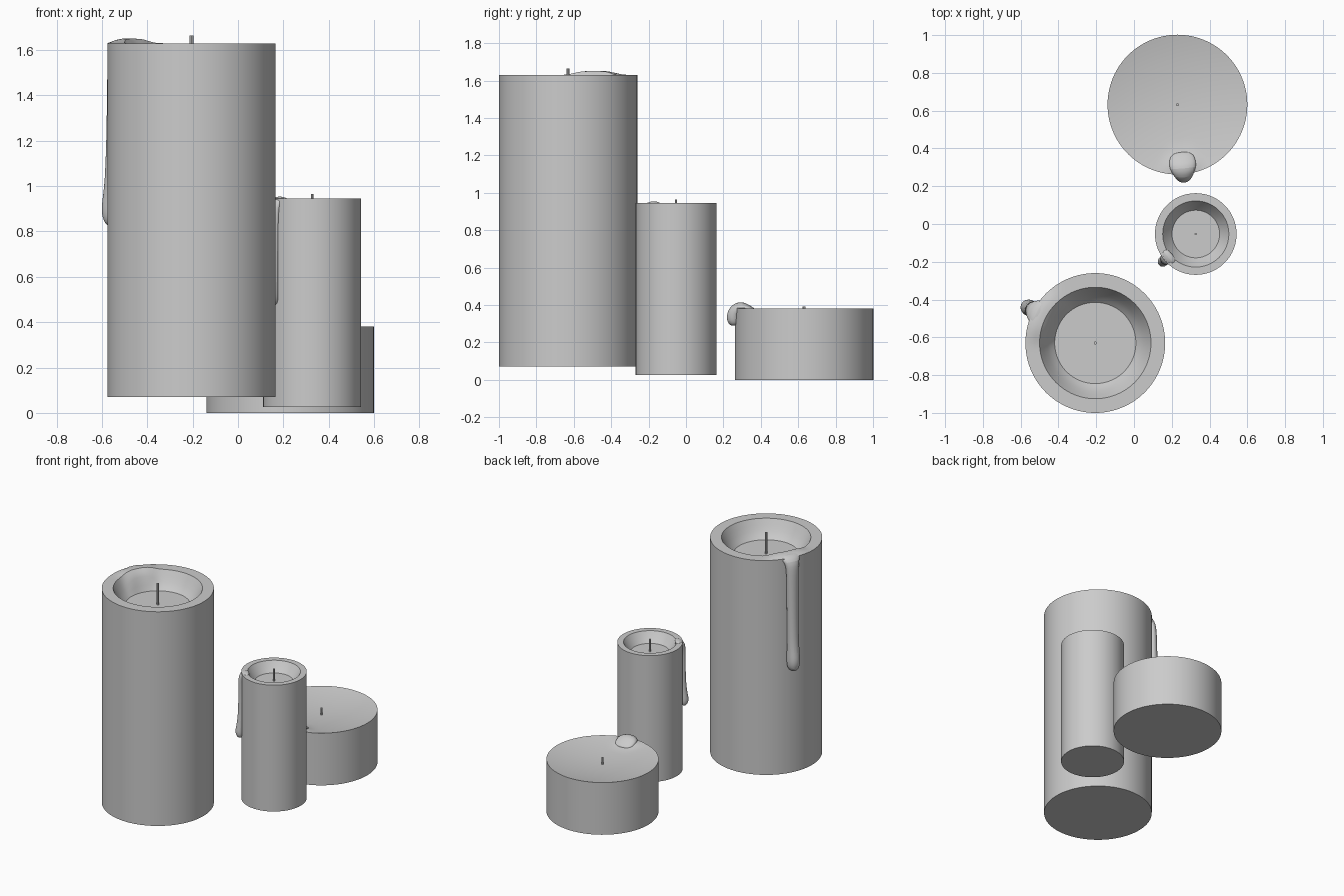
import bpy, bmesh
from math import sin, cos, pi, radians, exp, hypot

if "Cube" in bpy.data.objects:
    bpy.data.objects.remove(bpy.data.objects["Cube"])

SEG = 96


def finish(name, bm, subsurf=0):
    bmesh.ops.recalc_face_normals(bm, faces=bm.faces)
    me = bpy.data.meshes.new(name)
    bm.to_mesh(me)
    bm.free()
    me.shade_smooth()
    me.set_sharp_from_angle(angle=radians(35))
    ob = bpy.data.objects.new(name, me)
    bpy.context.collection.objects.link(ob)
    if subsurf:
        mod = ob.modifiers.new("smooth", 'SUBSURF')
        mod.levels = mod.render_levels = subsurf
    return ob


def skin(bm, rings):
    rows = [[bm.verts.new(p) for p in ring] for ring in rings]
    n = len(rows[0])
    for a, b in zip(rows, rows[1:]):
        for i in range(n):
            j = (i + 1) % n
            bm.faces.new((a[i], a[j], b[j], b[i]))
    bm.faces.new(rows[0][::-1])
    bm.faces.new(rows[-1])


def candle(name, c, profile, angle, spread):
    """Revolved wax body; third profile value is the spill lift near the drip."""
    rings = []
    for r, z, lift in profile:
        ring = []
        for i in range(SEG):
            a = 2 * pi * i / SEG
            d = (a - angle + pi) % (2 * pi) - pi
            ring.append((c[0] + r * cos(a), c[1] + r * sin(a),
                         z + lift * exp(-(d / spread) ** 4)))
        rings.append(ring)
    bm = bmesh.new()
    skin(bm, rings)
    finish(name, bm)


def drip(name, c, angle, stations, n=10):
    """Loft of ellipses along a path of (radius, z, half width, half thickness)."""
    u = (cos(angle), sin(angle))
    rings = []
    for k, (r, z, w, t) in enumerate(stations):
        p, q = stations[max(k - 1, 0)], stations[min(k + 1, len(stations) - 1)]
        dr, dz = q[0] - p[0], q[1] - p[1]
        l = hypot(dr, dz)
        nr, nz = -dz / l, dr / l
        ring = []
        for i in range(n):
            a = 2 * pi * i / n
            s, h = w * cos(a), t * sin(a)
            rr = r + nr * h
            ring.append((c[0] + u[0] * rr - u[1] * s,
                         c[1] + u[1] * rr + u[0] * s, z + nz * h))
        rings.append(ring)
    bm = bmesh.new()
    skin(bm, rings)
    finish(name, bm, 2)


def wick(name, c, z0, z1, r=0.008):
    bm = bmesh.new()
    skin(bm, [[(c[0] + r * cos(pi * i / 4), c[1] + r * sin(pi * i / 4), z)
               for i in range(8)] for z in (z0, z1)])
    finish(name, bm)


# tall candle
A, ang = (-0.205, -0.63), radians(152)
candle("tall_candle", A, [
    (0.37, 0.07, 0), (0.37, 1.63, 0.004), (0.345, 1.63, 0.016), (0.32, 1.63, 0.021),
    (0.295, 1.63, 0.02), (0.275, 1.592, 0.04), (0.255, 1.558, 0.045),
    (0.235, 1.53, 0.02), (0.215, 1.51, 0)], ang, 0.42)
drip("tall_candle_drip", A, ang, [
    (0.30, 1.63, 0.10, 0.015), (0.345, 1.635, 0.085, 0.02), (0.375, 1.61, 0.055, 0.03),
    (0.383, 1.55, 0.044, 0.033), (0.383, 1.3, 0.042, 0.036), (0.387, 1.0, 0.042, 0.042),
    (0.397, 0.91, 0.047, 0.053), (0.393, 0.855, 0.045, 0.05), (0.38, 0.825, 0.025, 0.03)])
wick("tall_candle_wick", A, 1.50, 1.665)

# medium candle
B, ang = (0.327, -0.053), radians(220)
candle("medium_candle", B, [
    (0.216, 0.025, 0), (0.216, 0.945, 0), (0.175, 0.945, 0),
    (0.15, 0.905, 0), (0.126, 0.875, 0)], ang, 0.3)
drip("medium_candle_drip", B, ang, [
    (0.165, 0.93, 0.05, 0.02), (0.19, 0.944, 0.048, 0.016), (0.213, 0.93, 0.034, 0.02),
    (0.219, 0.88, 0.026, 0.02), (0.218, 0.72, 0.022, 0.018), (0.222, 0.58, 0.024, 0.022),
    (0.23, 0.52, 0.03, 0.031), (0.226, 0.49, 0.026, 0.025), (0.217, 0.475, 0.012, 0.012)])
wick("medium_candle_wick", B, 0.87, 0.965, 0.006)

# short candle with a shallow dish
C, ang = (0.23, 0.632), radians(275)
dish = [(r, 0.38 - 0.038 * (1 - (r / 0.37) ** 2), l) for r, l in
        ((0.355, 0.008), (0.335, 0.014), (0.31, 0.014), (0.28, 0.008), (0.24, 0),
         (0.18, 0), (0.12, 0), (0.06, 0), (0.01, 0))]
candle("short_candle", C, [(0.37, 0, 0), (0.37, 0.38, 0.004)] + dish, ang, 0.28)
drip("short_candle_drip", C, ang, [
    (0.25, 0.355, 0.06, 0.012), (0.30, 0.38, 0.075, 0.022), (0.335, 0.39, 0.075, 0.034),
    (0.365, 0.375, 0.06, 0.04), (0.378, 0.345, 0.047, 0.042), (0.378, 0.315, 0.04, 0.04),
    (0.37, 0.29, 0.025, 0.022)])
wick("short_candle_wick", C, 0.335, 0.392)
